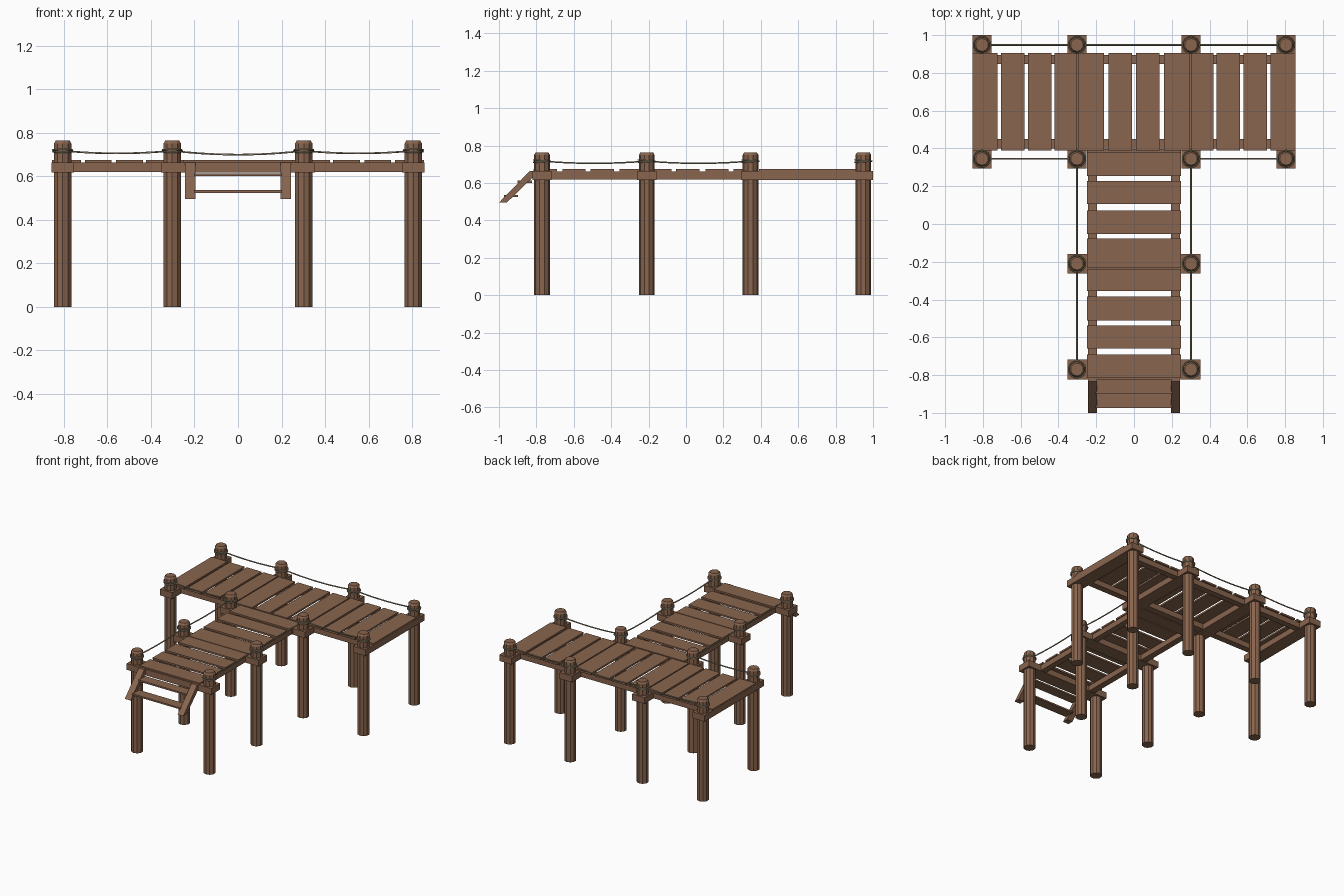
import bpy, bmesh, math
from mathutils import Vector

if "Cube" in bpy.data.objects:
    bpy.data.objects.remove(bpy.data.objects["Cube"])


def material(name, rgb):
    m = bpy.data.materials.new(name)
    m.diffuse_color = (*rgb, 1)
    m.use_nodes = True
    m.node_tree.nodes["Principled BSDF"].inputs["Base Color"].default_value = m.diffuse_color
    return m


WOOD = material("brown wood", (0.25, 0.13, 0.076))
ROPE = material("tan rope", (0.31, 0.26, 0.17))


def finish(name, bm, mat):
    bmesh.ops.recalc_face_normals(bm, faces=bm.faces)
    me = bpy.data.meshes.new(name)
    bm.to_mesh(me)
    bm.free()
    me.materials.append(mat)
    ob = bpy.data.objects.new(name, me)
    bpy.context.collection.objects.link(ob)
    return ob


def prism(name, outline, axis, lo, hi):
    """Extrude a flat outline (two remaining axes in order) along an axis."""
    bm = bmesh.new()

    def vert(p, d):
        c = list(p)
        c.insert(axis, d)
        return bm.verts.new(c)
    f = bm.faces.new([vert(p, lo) for p in outline])
    ext = bmesh.ops.extrude_face_region(bm, geom=[f])["geom"]
    move = Vector((0, 0, 0))
    move[axis] = hi - lo
    bmesh.ops.translate(bm, vec=move,
                        verts=[v for v in ext if isinstance(v, bmesh.types.BMVert)])
    return finish(name, bm, WOOD)


def box(name, x0, x1, y0, y1, z0, z1):
    return prism(name, [(x0, y0), (x1, y0), (x1, y1), (x0, y1)], 2, z0, z1)


def post(x, y):
    # lathed pole with a chamfered top
    n = 10
    bm = bmesh.new()
    rings = [[bm.verts.new((x + r * math.cos(math.tau * (i + .5) / n),
                            y + r * math.sin(math.tau * (i + .5) / n), z))
              for i in range(n)]
             for r, z in ((0.042, 0), (0.042, 0.75), (0.034, 0.763))]
    for a, b in zip(rings, rings[1:]):
        for i in range(n):
            bm.faces.new((a[i], a[(i + 1) % n], b[(i + 1) % n], b[i]))
    bm.faces.new(rings[0])
    bm.faces.new(rings[-1])
    finish("post", bm, WOOD)


def rope(name, points, cyclic=False, radius=0.0045):
    cu = bpy.data.curves.new(name, "CURVE")
    cu.dimensions = "3D"
    cu.bevel_depth = radius
    cu.bevel_resolution = 1
    sp = cu.splines.new("POLY")
    sp.points.add(len(points) - 1)
    for p, c in zip(sp.points, points):
        p.co = (*c, 1)
    sp.use_cyclic_u = cyclic
    cu.materials.append(ROPE)
    bpy.context.collection.objects.link(bpy.data.objects.new(name, cu))


def sagging_rope(a, b, sag):
    a, b = Vector((*a, 0.717)), Vector((*b, 0.717))
    pts = []
    for i in range(11):
        t = i / 10
        p = a.lerp(b, t)
        p.z -= sag * 4 * t * (1 - t)
        pts.append(p)
    rope("rail_rope", pts)


# posts with two rope loops each
XO, XI = 0.805, 0.302
YB, YF, YM, YE = 0.948, 0.345, -0.21, -0.77
spots = [(s * x, y) for s in (-1, 1)
         for x, y in ((XO, YB), (XI, YB), (XO, YF), (XI, YF), (XI, YM), (XI, YE))]
for x, y in spots:
    post(x, y)
    for z, tilt in ((0.713, 0.003), (0.720, -0.003)):
        rope("post_loop", [(x + 0.045 * math.cos(a), y + 0.045 * math.sin(a),
                            z + tilt * math.sin(a))
                           for a in (math.tau * i / 16 for i in range(16))],
             True, 0.004)

# rail ropes
sagging_rope((-XI, YB), (XI, YB), 0.018)
for s in (-1, 1):
    sagging_rope((s * XO, YB), (s * XI, YB), 0.012)
    sagging_rope((s * XO, YF), (s * XI, YF), 0.012)
    sagging_rope((s * XI, YF), (s * XI, YM), 0.012)
    sagging_rope((s * XI, YM), (s * XI, YE), 0.012)

# cross beams on the posts
Z0, Z1 = 0.617, 0.664
for x in (-XO, -XI, XI, XO):
    box("platform_cross_beam", x - 0.051, x + 0.051, 0.294, 1.0, Z0, Z1)
for y in (YF, YM, YE):
    w = 0.25 if y == YF else 0.353
    box("walkway_cross_beam", -w, w, y - 0.052, y + 0.052, Z0, Z1)

# long beams under the planks
for y in (0.425, 0.87):
    box("platform_long_beam", -0.8, 0.8, y - 0.024, y + 0.024, Z0 + 0.002, Z1 - 0.002)
for x in (-0.22, 0.22):
    box("walkway_long_beam", x - 0.024, x + 0.024, -0.815, 0.39, Z0 + 0.002, Z1 - 0.002)

# planks
P0, P1 = 0.661, 0.674
for s in (-1, 1):
    for a, b in ((0.01, 0.134), (0.158, 0.296), (0.304, 0.422),
                 (0.437, 0.56), (0.58, 0.703), (0.722, 0.855)):
        lo, hi = sorted((s * a, s * b))
        box("platform_plank", lo, hi, 0.39, 0.905, P0, P1)
for a, b in ((0.255, 0.38), (0.105, 0.227), (-0.053, 0.072), (-0.232, -0.078),
             (-0.355, -0.238), (-0.51, -0.385), (-0.66, -0.538), (-0.815, -0.69)):
    box("walkway_plank", -0.25, 0.25, a, b, P0, P1)

# short steps at the front
side = [(-0.815, 0.664), (-0.835, 0.664), (-1.0, 0.495), (-0.958, 0.495), (-0.815, 0.634)]
for x in (-0.22, 0.22):
    prism("step_side", side, 0, x - 0.024, x + 0.024)
for y, z in ((-0.862, 0.606), (-0.936, 0.53)):
    box("step_tread", -0.2, 0.2, y - 0.038, y + 0.038, z - 0.006, z + 0.006)
